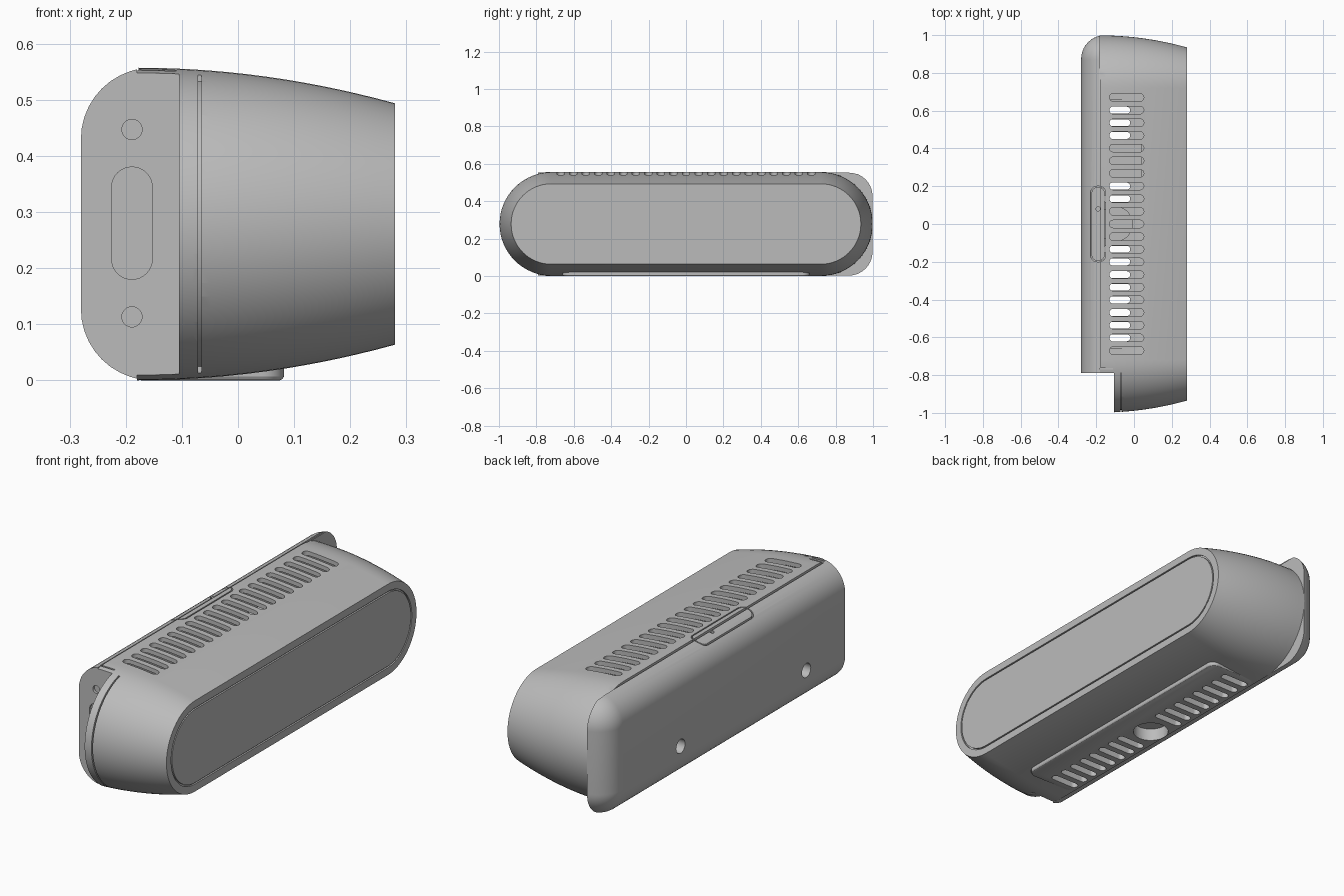
import bpy, bmesh, math

cube = bpy.data.objects.get("Cube")
if cube:
    bpy.data.objects.remove(cube, do_unlink=True)

MID = 0.2785      # height of the long axis
HALF = 0.72       # half length of the straight sides
BACK, SEAM, FRONT = -0.28, -0.18, 0.28
END = -0.79       # flat end of the rear housing

grey = bpy.data.materials.new("plain grey")
grey.use_nodes = True
grey.diffuse_color = (0.5, 0.5, 0.5, 1)
grey.node_tree.nodes["Principled BSDF"].inputs["Base Color"].default_value = (0.5, 0.5, 0.5, 1)


def rrect(u0, u1, v0, v1, r0, r1=None, seg=16):
    """Rounded rectangle; r0 rounds the low-u corners, r1 the high-u ones."""
    r1 = r0 if r1 is None else r1
    corners = [(u1 - r1, v0 + r1, r1, -90), (u1 - r1, v1 - r1, r1, 0),
               (u0 + r0, v1 - r0, r0, 90), (u0 + r0, v0 + r0, r0, 180)]
    pts = []
    for cu, cv, r, start in corners:
        for i in range(seg + 1):
            a = math.radians(start + 90 * i / seg)
            pts.append((cu + r * math.cos(a), cv + r * math.sin(a)))
    return pts


def disc(u, v, r):
    return rrect(u - r, u + r, v - r, v + r, r, seg=8)


def stadium(r):
    return rrect(-HALF - r, HALF + r, MID - r, MID + r, r)


def prism(loop, h0, h1):
    return [(h0, loop), (h1, loop)]


def loft(name, axis, *solids, ring=False):
    """Skin stacks of (height, loop) sections; ring joins last to first."""
    place = {"x": lambda h, u, v: (h, u, v), "y": lambda h, u, v: (u, h, v),
             "z": lambda h, u, v: (u, v, h)}[axis]
    bm = bmesh.new()
    for sections in solids:
        rows = [[bm.verts.new(place(h, u, v)) for u, v in loop] for h, loop in sections]
        pairs = list(zip(rows, rows[1:]))
        if ring:
            pairs.append((rows[-1], rows[0]))
        else:
            bm.faces.new(rows[0])
            bm.faces.new(rows[-1])
        n = len(rows[0])
        for a, b in pairs:
            for i in range(n):
                j = (i + 1) % n
                bm.faces.new((a[i], a[j], b[j], b[i]))
    bmesh.ops.remove_doubles(bm, verts=bm.verts, dist=1e-5)
    bmesh.ops.recalc_face_normals(bm, faces=bm.faces)
    mesh = bpy.data.meshes.new(name)
    bm.to_mesh(mesh)
    bm.free()
    mesh.materials.append(grey)
    obj = bpy.data.objects.new(name, mesh)
    bpy.context.collection.objects.link(obj)
    return obj


def box(name, x0, x1, y0, y1, z0, z1):
    return loft(name, "z", prism([(x0, y0), (x1, y0), (x1, y1), (x0, y1)], z0, z1))


def cut(target, *cutters):
    bpy.context.view_layer.objects.active = target
    for c in cutters:
        c.hide_render = True
        mod = target.modifiers.new("cut", "BOOLEAN")
        mod.operation, mod.solver, mod.object = "DIFFERENCE", "EXACT", c
        bpy.ops.object.modifier_apply(modifier=mod.name)


def radius(x):
    return MID - 0.3 * (x - SEAM) ** 2


def barrel(x0, x1, inset, steps=14):
    xs = [x0 + (x1 - x0) * i / steps for i in range(steps + 1)]
    return [(x, stadium(radius(x) - inset)) for x in xs]


# Cutters
notch = box("notch_cutter", -0.4, -0.105, -1.2, END, -0.2, 0.8)
inner_notch = box("inner_notch_cutter", -0.4, -0.085, -1.2, END + 0.02, -0.2, 0.8)
cavity = loft("cavity_cutter", "x", barrel(-0.17, 0.262, 0.02))
cut(cavity, inner_notch)

PITCH = 0.067
top_slots = loft("top_slot_cutter", "z", *[
    prism(rrect(-0.13, 0.052, i * PITCH - 0.02, i * PITCH + 0.02, 0.0199, seg=6), 0.45, 0.7)
    for i in range(-10, 11)])
bottom_slots = loft("bottom_slot_cutter", "z", *[
    prism(rrect(-0.165, -0.02, s * i * PITCH - 0.018, s * i * PITCH + 0.018, 0.0179, seg=6), -0.1, 0.09)
    for i in range(2, 10) for s in (-1, 1)])
bore = loft("bore_cutter", "z", prism(disc(-0.1, 0, 0.08), -0.1, 0.06))

panel_groove = loft("panel_groove_cutter", "x", prism(stadium(0.18), 0.272, 0.3)
                    + prism(stadium(0.173), 0.3, 0.272), ring=True)
end_groove = loft("end_groove_cutter", "x", prism(stadium(0.4), -0.071, -0.065)
                  + prism(stadium(0.264), -0.065, -0.071), ring=True)
cut(end_groove, box("groove_limit", -0.2, 0.1, END, 1.3, -0.5, 1))

tab_groove = loft("tab_groove_cutter", "z",
                  prism(rrect(-0.23, -0.15, -0.2, 0.2, 0.035, seg=8), 0.52, 0.7)
                  + prism(rrect(-0.224, -0.156, -0.194, 0.194, 0.029, seg=8), 0.7, 0.52), ring=True)
tab_hole = loft("tab_hole_cutter", "z", prism(disc(-0.19, 0.08, 0.011), 0.53, 0.7))
seam_groove = box("seam_groove_cutter", -0.185, -0.177, -0.765, 0.975, 0.545, 0.7)
seam_step = box("seam_step_cutter", -0.185, -0.11, -0.769, -0.762, 0.545, 0.7)

# Main shell, tapering to the front
shell = loft("main_shell", "x", barrel(SEAM, FRONT, 0))
cut(shell, notch, cavity, top_slots, bottom_slots, bore, panel_groove, end_groove,
    tab_groove, seam_groove, seam_step)

# Rear housing with a rounded back
ROUND = 0.127
sections = []
for i in range(11):
    a = math.radians(90 * i / 10)
    d = ROUND * (1 - math.sin(a))
    x = BACK + ROUND * (1 - math.cos(a))
    if x < SEAM - 0.004:
        sections.append((x, rrect(END, 1 - d, d, 2 * MID - d, 0, 0.13 - d)))
d = ROUND - math.sqrt(ROUND ** 2 - (ROUND + BACK - SEAM) ** 2)
sections.append((SEAM, rrect(END, 1 - d, d, 2 * MID - d, 0, 0.13 - d)))
housing = loft("rear_housing", "x", sections)

wall_holes = loft("wall_hole_cutter", "x", *[
    prism(disc(y, 0.17, 0.033), -0.4, -0.22) for y in (-0.5, 0.44)])
end_recesses = loft("end_recess_cutter", "y",
                    prism(rrect(-0.225, -0.153, 0.18, 0.38, 0.0355, seg=8), -0.9, END + 0.012),
                    *[prism(disc(-0.189, z, 0.018), -0.9, END + 0.012) for z in (0.113, 0.447)])
cut(housing, wall_holes, end_recesses, tab_groove, tab_hole, seam_groove)
cut(shell, end_recesses)

# Flat foot pad with vents, and the mount socket inside it
pad = loft("foot_pad", "z", [
    (z, rrect(SEAM + e, 0.082 - e, -0.66 + e, 0.66 - e, 0.04 - e, seg=8))
    for z, e in ((0, 0.007), (0.002, 0.003), (0.007, 0), (0.032, 0))])
cut(pad, bottom_slots, bore)
socket = loft("mount_socket", "z", prism(disc(-0.1, 0, 0.069 + 0.025), 0.015, 0.08))
cut(socket, bore)

# Inner block seen through the vents
block = box("inner_block", -0.16, 0.04, 0.24, 0.43, 0.06, 0.4)

# Remove cutters, then shade the parts
parts = [shell, housing, pad, socket, block]
for obj in list(bpy.context.scene.objects):
    if obj.name.startswith("groove_limit") or "_cutter" in obj.name:
        bpy.data.objects.remove(obj, do_unlink=True)
bpy.ops.object.select_all(action="DESELECT")
for obj in parts:
    obj.select_set(True)
bpy.context.view_layer.objects.active = shell
bpy.ops.object.shade_smooth_by_angle(angle=math.radians(30))
